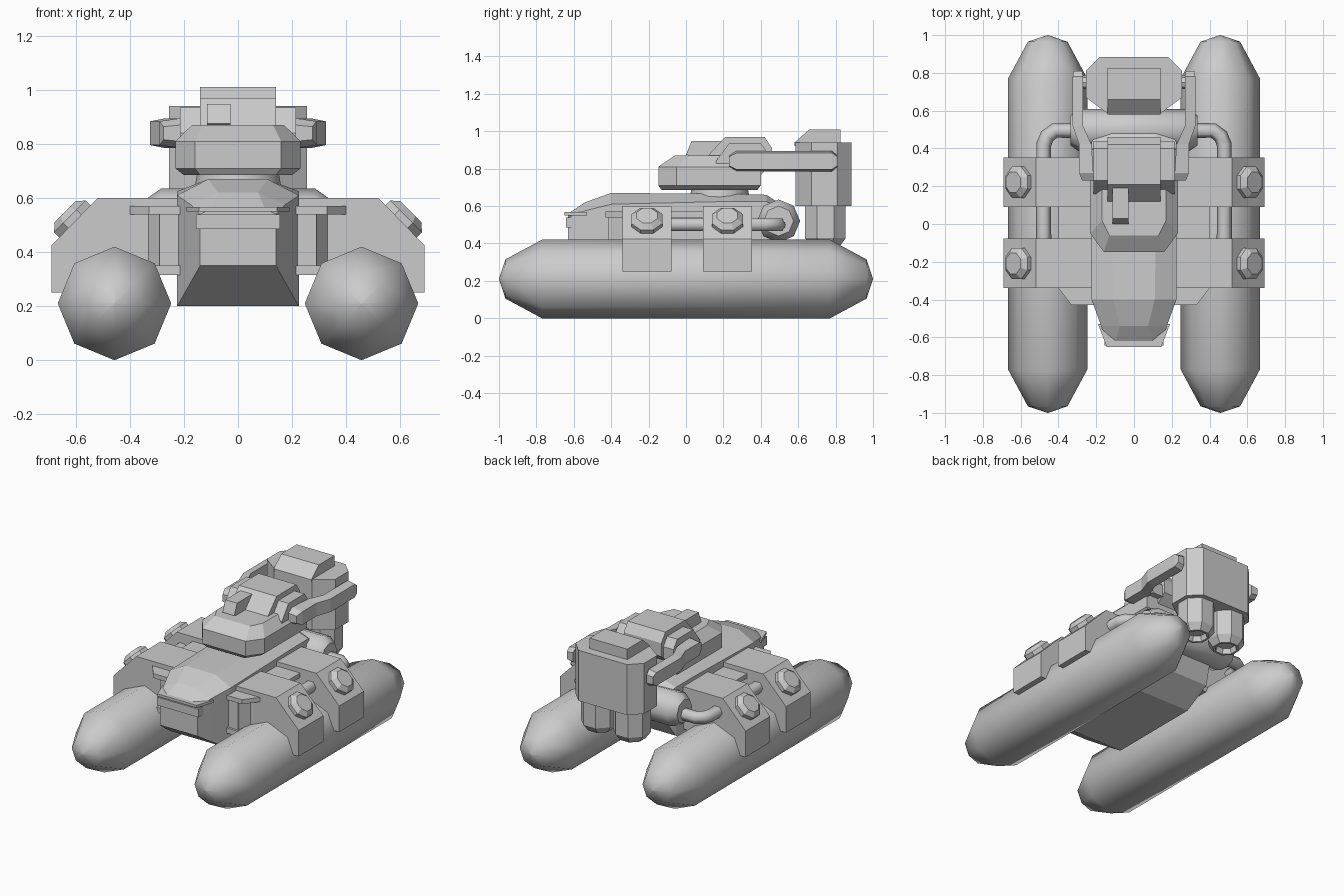
import bpy, bmesh
from math import cos, sin, pi, radians
from mathutils import Vector

if "Cube" in bpy.data.objects:
    bpy.data.objects.remove(bpy.data.objects["Cube"])


def loft(name, rings, mirror=False, smooth=None):
    """Skin matching rings of points, cap both ends, optionally mirror across x."""
    bm = bmesh.new()
    loops = [[bm.verts.new(p) for p in r] for r in rings]
    n = len(rings[0])
    for a, b in zip(loops, loops[1:]):
        for i in range(n):
            j = (i + 1) % n
            bm.faces.new((a[i], a[j], b[j], b[i]))
    bm.faces.new(loops[0])
    bm.faces.new(loops[-1])
    bmesh.ops.recalc_face_normals(bm, faces=bm.faces)
    me = bpy.data.meshes.new(name)
    bm.to_mesh(me)
    bm.free()
    ob = bpy.data.objects.new(name, me)
    bpy.context.collection.objects.link(ob)
    if mirror:
        ob.modifiers.new("Mirror", 'MIRROR').use_axis[0] = True
    if smooth:
        bpy.ops.object.select_all(action='DESELECT')
        ob.select_set(True)
        bpy.context.view_layer.objects.active = ob
        bpy.ops.object.shade_smooth_by_angle(angle=radians(smooth))
    return ob


def prism(name, pts, axis, lo, hi, mirror=False):
    """Extrude a 2D outline along the given axis."""
    put = {'x': lambda a, b, t: (t, a, b),
           'y': lambda a, b, t: (a, t, b),
           'z': lambda a, b, t: (a, b, t)}[axis]
    return loft(name, [[put(a, b, t) for a, b in pts] for t in (lo, hi)], mirror)


def box(name, x, y, z, mirror=False):
    return prism(name, [(x[0], y[0]), (x[1], y[0]), (x[1], y[1]), (x[0], y[1])], 'z', *z, mirror)


def turned(name, start, direction, profile, n=8, mirror=False, smooth=None, turn=0.0):
    """Turn a (distance, radius) profile about an axis."""
    d = Vector(direction).normalized()
    u = d.cross(Vector((1, 0, 0)) if abs(d.x) < .5 else Vector((0, 1, 0))).normalized()
    v = d.cross(u)
    rings = [[Vector(start) + d * t + r * (cos(2 * pi * i / n + turn) * u + sin(2 * pi * i / n + turn) * v)
              for i in range(n)] for t, r in profile]
    return loft(name, rings, mirror, smooth)


def sym(half, y):
    """Complete a right-half (x, z) section into a closed ring at y."""
    return [(x, y, z) for x, z in half] + [(-x, y, z) for x, z in reversed(half)]


# Pontoons
turned("pontoon", (.457, 0, .21), (0, 1, 0),
       [(-1, .002), (-.965, .105), (-.77, .21), (.77, .21), (.965, .105), (1, .002)],
       mirror=True, smooth=50)

# Central hull: y, side width, bottom, shoulder height, roof width, roof height
hull = [(-.63, .14, .35, .54, .10, .56), (-.54, .174, .29, .575, .075, .62),
        (-.40, .225, .20, .61, .11, .67), (.25, .225, .20, .625, .12, .665),
        (.43, .225, .30, .625, .12, .66), (.49, .20, .40, .59, .12, .62)]
loft("hull", [sym([(w, zb), (w, zs), (wt, zt)], y) for y, w, zb, zs, wt, zt in hull])
prism("nose_lip", [(-.145, -.65), (.145, -.65), (.19, -.53), (-.19, -.53)], 'z', .55, .567)
box("nose_panel", (-.155, .155), (-.642, -.57), (.485, .54))

# Side sponsons with top and bottom plates
outline = [(.2, -.43), (.33, -.43), (.4, -.34), (.4, .35), (.2, .35)]
prism("sponson_top", outline, 'z', .54, .57, True)
prism("sponson_bottom", outline, 'z', .315, .35, True)
prism("sponson_core", [(.2, -.40), (.29, -.40), (.345, -.32), (.345, .33), (.2, .33)],
      'z', .34, .55, True)
box("sponson_rib", (.215, .29), (-.415, -.3), (.34, .54), True)

# Pontoon brackets and their bolts
bracket = [(.2, .6), (.52, .6), (.69, .425), (.69, .25), (.6, .25), (.5, .35), (.2, .35)]
for y0 in (-.34, .09):
    prism("pontoon_bracket", bracket, 'y', y0, y0 + .262, True)
    turned("bracket_bolt", (.59, y0 + .131, .5), (1, 0, 1),
           [(0, .09), (.045, .09), (.07, .06)], mirror=True, turn=pi / 8)

# Fuel pipes bending into the rear tank
for s in (-1, 1):
    cu = bpy.data.curves.new("fuel_pipe", 'CURVE')
    cu.dimensions = '3D'
    cu.bevel_depth = .04
    cu.bevel_resolution = 1
    sp = cu.splines.new('POLY')
    path = [(.478, -.12), (.478, .42), (.46, .465), (.42, .495), (.28, .495)]
    sp.points.add(len(path) - 1)
    for p, (x, y) in zip(sp.points, path):
        p.co = (s * x, y, .5, 1)
    sp.use_smooth = True
    bpy.context.collection.objects.link(bpy.data.objects.new("fuel_pipe", cu))
turned("rear_tank", (0, .495, .52), (1, 0, 0),
       [(-.335, .08), (-.285, .115), (.285, .115), (.335, .08)], smooth=50)

# Turret ring and body
turned("turret_ring", (0, .18, .64), (0, 0, 1), [(0, .16), (.06, .15)], n=16, smooth=40)


def plan(w, wf, front, mid, back, z):
    return [(wf, front, z), (w, mid, z), (w, back, z), (-w, back, z), (-w, mid, z), (-wf, front, z)]


loft("turret_body", [plan(.2, .14, -.13, -.04, .38, .685), plan(.232, .16, -.148, -.05, .4, .71),
                     plan(.232, .16, -.148, -.05, .4, .81), plan(.17, .13, -.06, .02, .38, .87)])

# Turret cab, side cheeks and offset sensor
prism("turret_cab", [(.10, .85), (.21, .97), (.42, .97), (.46, .91), (.46, .82), (.38, .75), (.10, .75)],
      'x', -.14, .14)
prism("cab_cheek", [(.16, .84), (.23, .935), (.40, .935), (.44, .88), (.44, .8), (.16, .8)],
      'x', .13, .215, True)
prism("sensor", [(.0, .875), (.03, .948), (.2, .948), (.2, .86), (.05, .86)], 'x', -.115, -.028)

# Arms linking turret to motor (inner x, outer x, y, half height)
arm = [(.215, .275, .23, .03), (.215, .29, .27, .055), (.225, .29, .42, .055),
       (.27, .325, .52, .055), (.27, .325, .78, .055), (.275, .32, .81, .03)]
loft("link_arm", [[(a, y, .84 - h), (b, y, .84 - h * .8), (b, y, .84 + h * .8), (a, y, .84 + h)]
                  for a, b, y, h in arm], True)
turned("arm_pin", (.22, .75, .84), (1, 0, 0), [(0, .035), (.08, .035)], mirror=True)

# Rear motor housing, cap and twin thrusters
half = [(.14, .585), (.255, .67), (.255, .81), (.18, .885)]
prism("motor_housing", half + [(-x, y) for x, y in reversed(half)], 'z', .6, .94)
prism("motor_cap", [(.58, .92), (.58, .94), (.66, 1.01), (.825, 1.01), (.825, .92)], 'x', -.14, .14)
turned("thruster", (.12, .745, .62), (0, 0, -1),
       [(0, .118), (.19, .118), (.235, .085), (.235, .07), (.2, .06)], mirror=True, turn=pi / 8)
